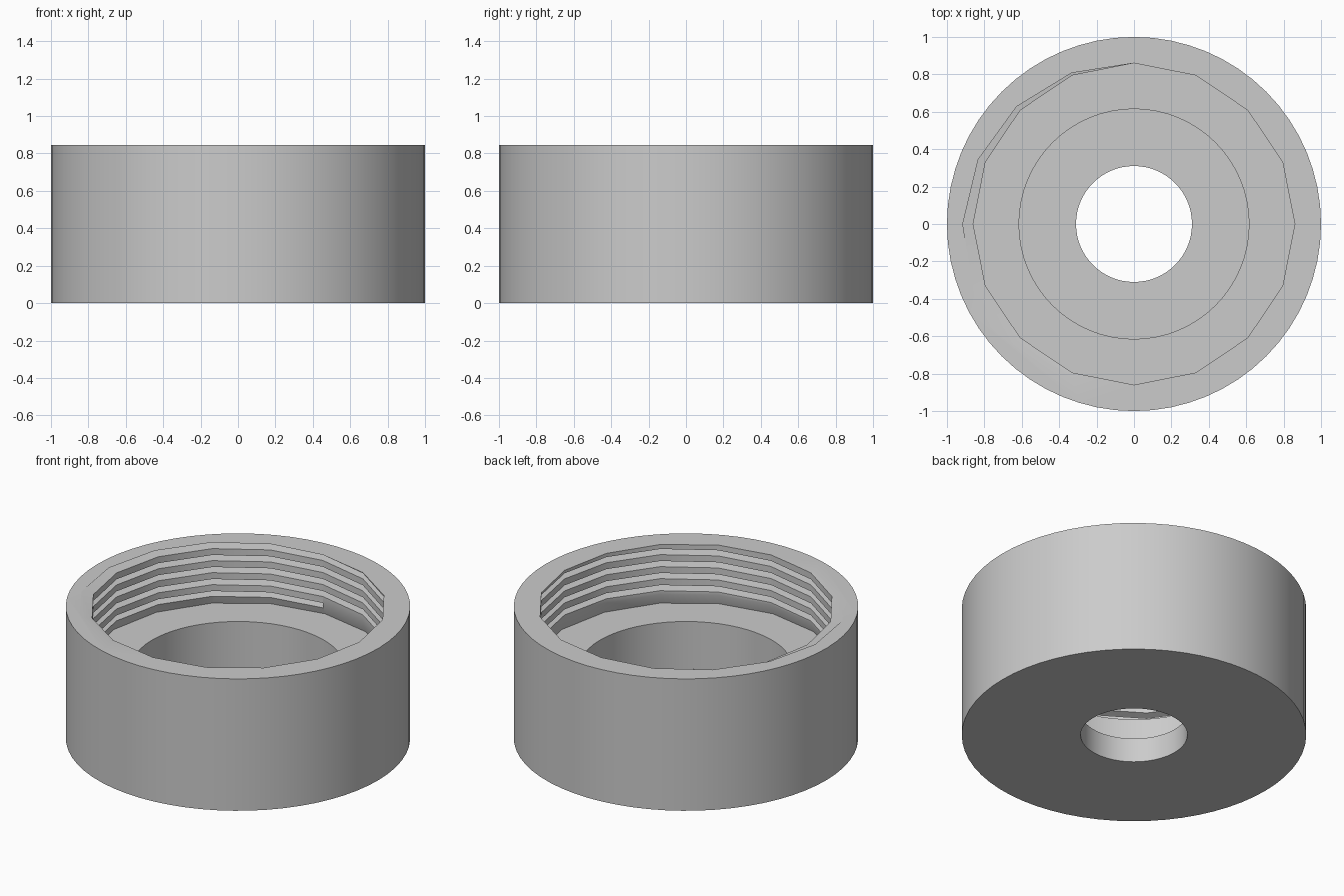
import bpy
import bmesh
from math import cos, sin, radians, tau

cube = bpy.data.objects.get("Cube")
if cube:
    bpy.data.objects.remove(cube, do_unlink=True)

HEIGHT = 0.845
PITCH = 0.077
BORE = 0.86        # crest radius of the thread
BORE_SIDES = 16

grey = bpy.data.materials.new("plain grey")
grey.use_nodes = True
colour = (0.6, 0.6, 0.6, 1)
grey.diffuse_color = colour
grey.node_tree.nodes["Principled BSDF"].inputs["Base Color"].default_value = colour


def finish(name, bm):
    bmesh.ops.recalc_face_normals(bm, faces=bm.faces)
    mesh = bpy.data.meshes.new(name)
    bm.to_mesh(mesh)
    bm.free()
    mesh.materials.append(grey)
    obj = bpy.data.objects.new(name, mesh)
    bpy.context.collection.objects.link(obj)
    return obj


def bridge(bm, a, b):
    n = len(a)
    for i in range(n):
        bm.faces.new((a[i], a[(i + 1) % n], b[(i + 1) % n], b[i]))


def turned(name, profile, sides):
    """Closed solid from (radius, z) rings."""
    bm = bmesh.new()
    rings = [[bm.verts.new((r * cos(tau * i / sides), r * sin(tau * i / sides), z))
              for i in range(sides)] for r, z in profile]
    for a, b in zip(rings, rings[1:]):
        bridge(bm, a, b)
    bm.faces.new(rings[0])
    bm.faces.new(rings[-1])
    return finish(name, bm)


def helix(name, section, first, last):
    """Sweep a (radius, z offset) section up a right-handed helix."""
    bm = bmesh.new()
    rings = []
    for i in range(first, last + 1):
        a = radians(90) + tau * i / BORE_SIDES
        z = HEIGHT + PITCH * i / BORE_SIDES
        rings.append([bm.verts.new((r * cos(a), r * sin(a), z + dz)) for r, dz in section])
    for a, b in zip(rings, rings[1:]):
        bridge(bm, a, b)
    bm.faces.new(rings[0])
    bm.faces.new(rings[-1])
    bmesh.ops.triangulate(bm, faces=bm.faces)
    return finish(name, bm)


# Outer collar
collar = turned("threaded_collar", [(1, 0), (1, HEIGHT)], 64)

# Through hole, round recess, faceted bore with a slight undercut, thread groove
cutters = [
    turned("hole_cutter", [(0.31, -0.1), (0.31, 0.3)], 64),
    turned("recess_cutter", [(0.615, 0.155), (0.615, 0.6)], 64),
    turned("bore_cutter", [(0.88, 0.46), (BORE, 0.525), (BORE, 1)], BORE_SIDES),
    helix("thread_cutter", [(0.8, 0), (BORE, 0), (0.935, -0.026),
                            (BORE, -0.036), (0.8, -0.036)], -64, 18),
]

bpy.context.view_layer.objects.active = collar
for cutter in cutters:
    cutter.hide_render = True
    mod = collar.modifiers.new(cutter.name, 'BOOLEAN')
    mod.operation = 'DIFFERENCE'
    mod.solver = 'EXACT'
    mod.object = cutter
    bpy.ops.object.modifier_apply(modifier=mod.name)
for cutter in cutters:
    bpy.data.objects.remove(cutter, do_unlink=True)

# Smooth round walls, crisp rims
bpy.ops.object.select_all(action='DESELECT')
collar.select_set(True)
bpy.ops.object.shade_smooth_by_angle(angle=radians(25))
